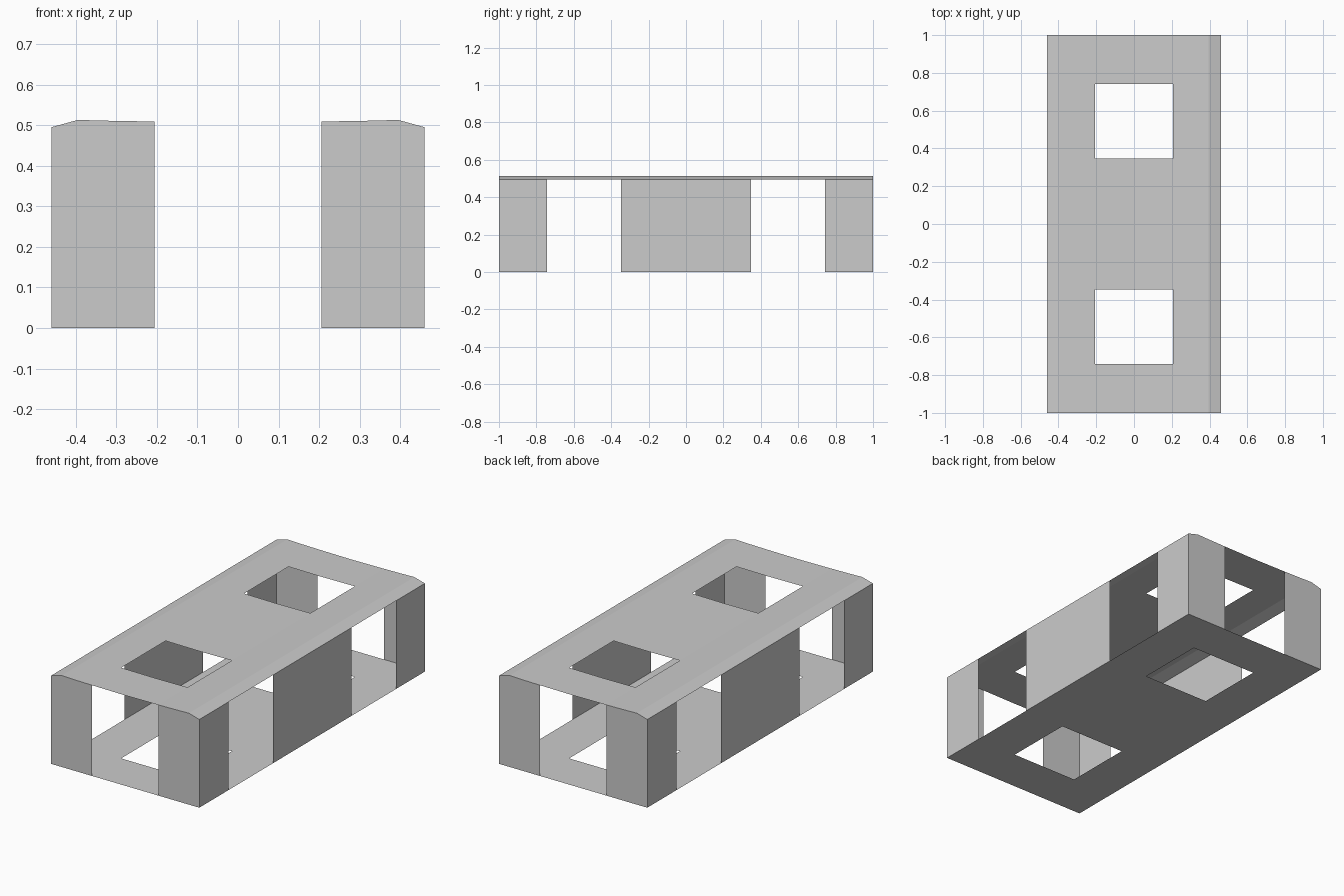
import bpy, bmesh

if "Cube" in bpy.data.objects:
    bpy.data.objects.remove(bpy.data.objects["Cube"])

HW, HL = 0.46, 1.0          # half width, half length
OX = 0.206                  # half width of end, roof and floor openings
Y1, Y2 = 0.348, 0.742       # openings along the length

# Right half of the roof cross-section (x, z), mirrored below
HALF = [(0.0, 0.507), (OX, 0.509), (0.32, 0.511), (0.395, 0.513), (HW, 0.495)]
PROFILE = [(-x, z) for x, z in reversed(HALF[1:])] + HALF
YS = [-HL, -Y2, -Y1, Y1, Y2, HL]


def sheet(name, us, vs, place, is_open=lambda u, v: False):
    """Thin sheet over a u/v grid, leaving out the cells that are open."""
    bm = bmesh.new()
    grid = [[bm.verts.new(place(u, v)) for v in vs] for u in us]
    for i in range(len(us) - 1):
        for j in range(len(vs) - 1):
            if not is_open((us[i] + us[i + 1]) / 2, (vs[j] + vs[j + 1]) / 2):
                bm.faces.new((grid[i][j], grid[i + 1][j],
                              grid[i + 1][j + 1], grid[i][j + 1]))
    loose = [v for v in bm.verts if not v.link_faces]
    bmesh.ops.delete(bm, geom=loose, context='VERTS')
    mesh = bpy.data.meshes.new(name)
    bm.to_mesh(mesh)
    bm.free()
    obj = bpy.data.objects.new(name, mesh)
    bpy.context.collection.objects.link(obj)
    return obj


def in_bay(y):
    return Y1 < abs(y) < Y2


def hole(x, y):
    return abs(x) < OX and in_bay(y)


height = dict(PROFILE)
xs = [p[0] for p in PROFILE]

# Roof and floor, each with two rectangular openings
sheet("roof", xs, YS, lambda x, y: (x, y, height[x]), hole)
sheet("floor", [-HW, -OX, OX, HW], YS[::-1], lambda x, y: (x, y, 0), hole)

# Side walls with two full-height openings
sheet("right_wall", YS, [0, 1], lambda y, t: (HW, y, t * height[HW]),
      lambda y, t: in_bay(y))
sheet("left_wall", YS[::-1], [0, 1], lambda y, t: (-HW, y, t * height[HW]),
      lambda y, t: in_bay(y))

# End walls with one central opening, tops following the roof
sheet("front_wall", xs, [0, 1], lambda x, t: (x, -HL, t * height[x]),
      lambda x, t: abs(x) < OX)
sheet("back_wall", xs[::-1], [0, 1], lambda x, t: (x, HL, t * height[x]),
      lambda x, t: abs(x) < OX)
